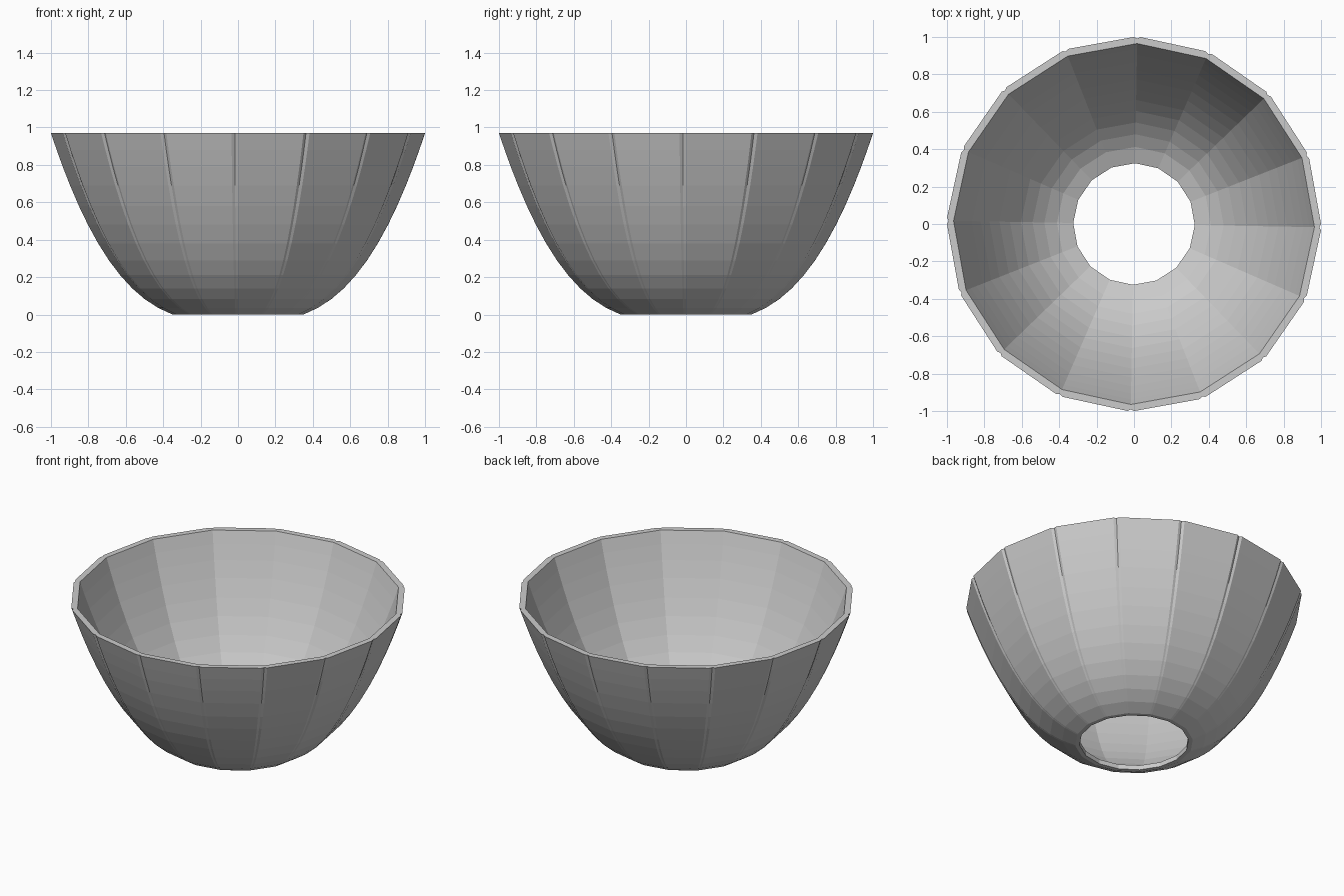
import bpy
import bmesh
from math import cos, sin, radians, hypot

if "Cube" in bpy.data.objects:
    bpy.data.objects.remove(bpy.data.objects["Cube"], do_unlink=True)

SIDES = 16
STEP = 360 / SIDES
SEAM = 1.0        # half the angular width of each panel seam, in degrees
HEIGHT = 0.97
WALL = 0.033
FOOT, RIM = 0.35, 1.0
SEAM_DEPTH = 0.008

# Plain grey material
grey = bpy.data.materials.new("plain grey")
grey.use_nodes = True
colour = (0.6, 0.6, 0.6, 1)
grey.diffuse_color = colour
grey.node_tree.nodes["Principled BSDF"].inputs["Base Color"].default_value = colour


def wall_radius(z):
    """Cubic bowl curve, from the foot to the rim."""
    t = z / HEIGHT
    return (FOOT ** 3 + t * (RIM ** 3 - FOOT ** 3)) ** (1 / 3)


def point(bm, radius, angle, z):
    a = radians(angle)
    return bm.verts.new((radius * cos(a), radius * sin(a), z))


levels = [0, 0.036, 0.083, 0.14, 0.21, 0.29, 0.38, 0.48, 0.58, 0.69, 0.79, 0.88, HEIGHT]
bm = bmesh.new()

# Outer wall: flat panels that meet at narrow grooved seams
outer = []
for z in levels:
    r = wall_radius(z)
    ring = []
    for k in range(SIDES):
        a = k * STEP - SEAM
        ring += [point(bm, r, a - SEAM, z),
                 point(bm, r - SEAM_DEPTH * z / HEIGHT, a, z),
                 point(bm, r, a + SEAM, z)]
    outer.append(ring)

# Inner wall: plain panels set inside the outer curve by the wall thickness
inner = []
for i, z in enumerate(levels):
    r = wall_radius(z)
    slope = 3 * r * r * HEIGHT / (RIM ** 3 - FOOT ** 3)
    length = hypot(1, slope)
    ri, zi = r - WALL * slope / length, z + WALL / length
    if i == 0:
        ri, zi = 0.325, 0.03
    if i == len(levels) - 1:
        ri, zi = RIM - 0.035, HEIGHT
    inner.append([point(bm, ri, k * STEP - SEAM, zi) for k in range(SIDES)])
inner.insert(0, [point(bm, 0.325, k * STEP - SEAM, 0) for k in range(SIDES)])


def skin(rings):
    n = len(rings[0])
    for low, high in zip(rings, rings[1:]):
        for j in range(n):
            m = (j + 1) % n
            bm.faces.new((low[j], low[m], high[m], high[j]))


skin(outer)
skin(inner)

# Rim and foot: one flat face per panel between the two walls
for out_ring, in_ring in ((outer[-1], inner[-1]), (outer[0], inner[0])):
    for k in range(SIDES):
        edge = [out_ring[(3 * k + d) % (3 * SIDES)] for d in (1, 2, 3, 4)]
        bm.faces.new(edge + [in_ring[(k + 1) % SIDES], in_ring[k]])

bmesh.ops.recalc_face_normals(bm, faces=bm.faces[:])
mesh = bpy.data.meshes.new("bowl")
bm.to_mesh(mesh)
bm.free()
mesh.materials.append(grey)
bowl = bpy.data.objects.new("bowl", mesh)
bpy.context.collection.objects.link(bowl)
